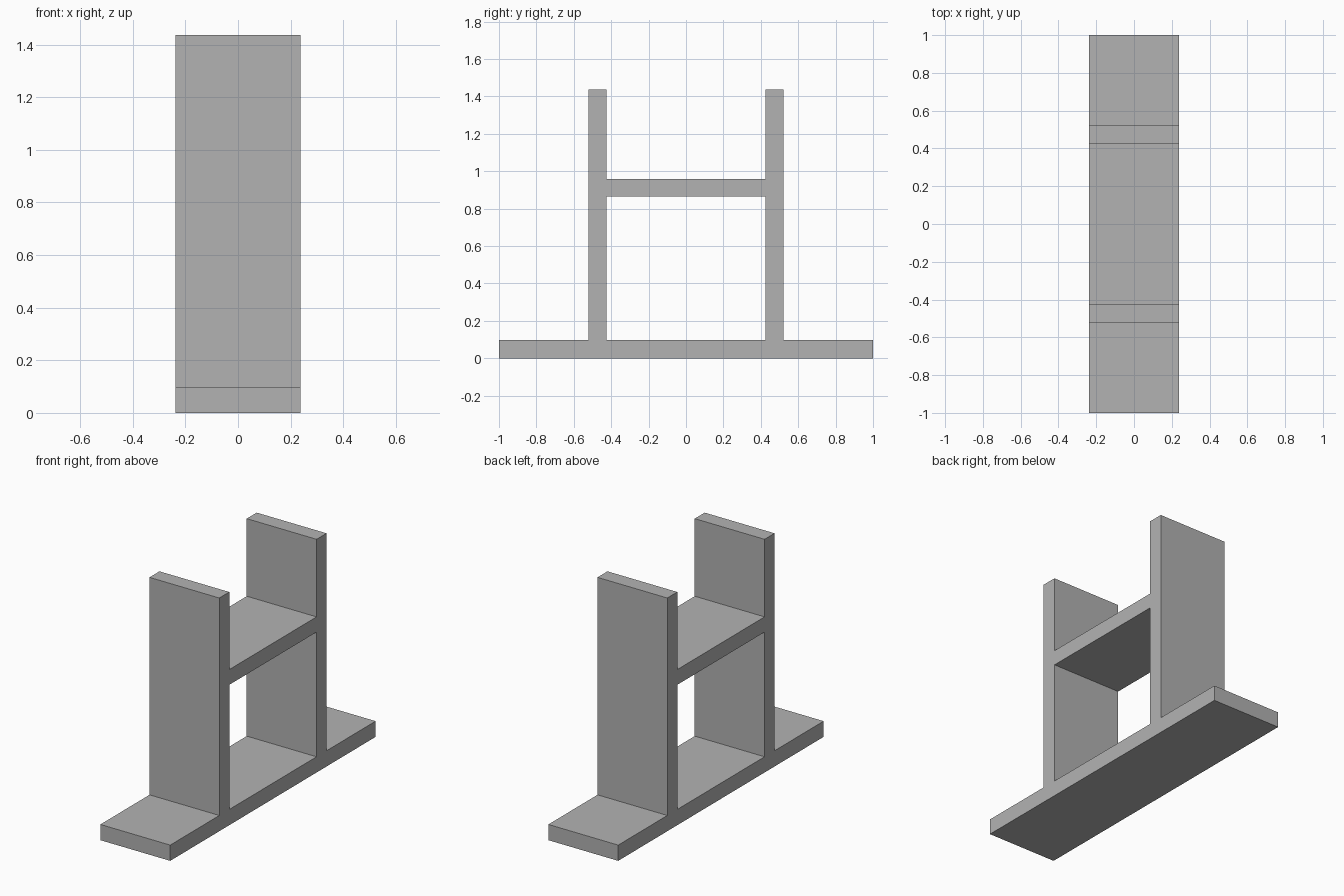
import bpy
import bmesh

cube = bpy.data.objects.get("Cube")
if cube:
    bpy.data.objects.remove(cube, do_unlink=True)

HALF_WIDTH = 0.238
INNER, OUTER, END = 0.425, 0.522, 1.0
BASE_TOP, SHELF_LOW, SHELF_TOP, POST_TOP = 0.097, 0.865, 0.959, 1.437

# Side profile divided into cells by these lines
ys = [-END, -OUTER, -INNER, INNER, OUTER, END]
zs = [0, BASE_TOP, SHELF_LOW, SHELF_TOP, POST_TOP]


def is_solid(col, row):
    base = row == 0
    post = col in (1, 3)
    shelf = col == 2 and row == 2
    return base or post or shelf


# Fill the base, uprights and shelf cells, then extrude across the width
bm = bmesh.new()
for col in range(len(ys) - 1):
    for row in range(len(zs) - 1):
        if is_solid(col, row):
            y0, y1 = ys[col:col + 2]
            z0, z1 = zs[row:row + 2]
            corners = [(y0, z0), (y1, z0), (y1, z1), (y0, z1)]
            bm.faces.new([bm.verts.new((-HALF_WIDTH, y, z)) for y, z in corners])
bmesh.ops.remove_doubles(bm, verts=bm.verts[:], dist=0.0001)
result = bmesh.ops.extrude_face_region(bm, geom=bm.faces[:], use_keep_orig=True)
moved = [v for v in result["geom"] if isinstance(v, bmesh.types.BMVert)]
bmesh.ops.translate(bm, verts=moved, vec=(2 * HALF_WIDTH, 0, 0))
bmesh.ops.recalc_face_normals(bm, faces=bm.faces[:])

mesh = bpy.data.meshes.new("shelf_stand")
bm.to_mesh(mesh)
bm.free()

# Plain grey over the whole stand
grey = bpy.data.materials.new("grey")
grey.use_nodes = True
colour = (0.448, 0.448, 0.448, 1)
grey.diffuse_color = colour
for node in grey.node_tree.nodes:
    if node.type == "BSDF_PRINCIPLED":
        node.inputs["Base Color"].default_value = colour
mesh.materials.append(grey)

stand = bpy.data.objects.new("shelf_stand", mesh)
bpy.context.collection.objects.link(stand)
